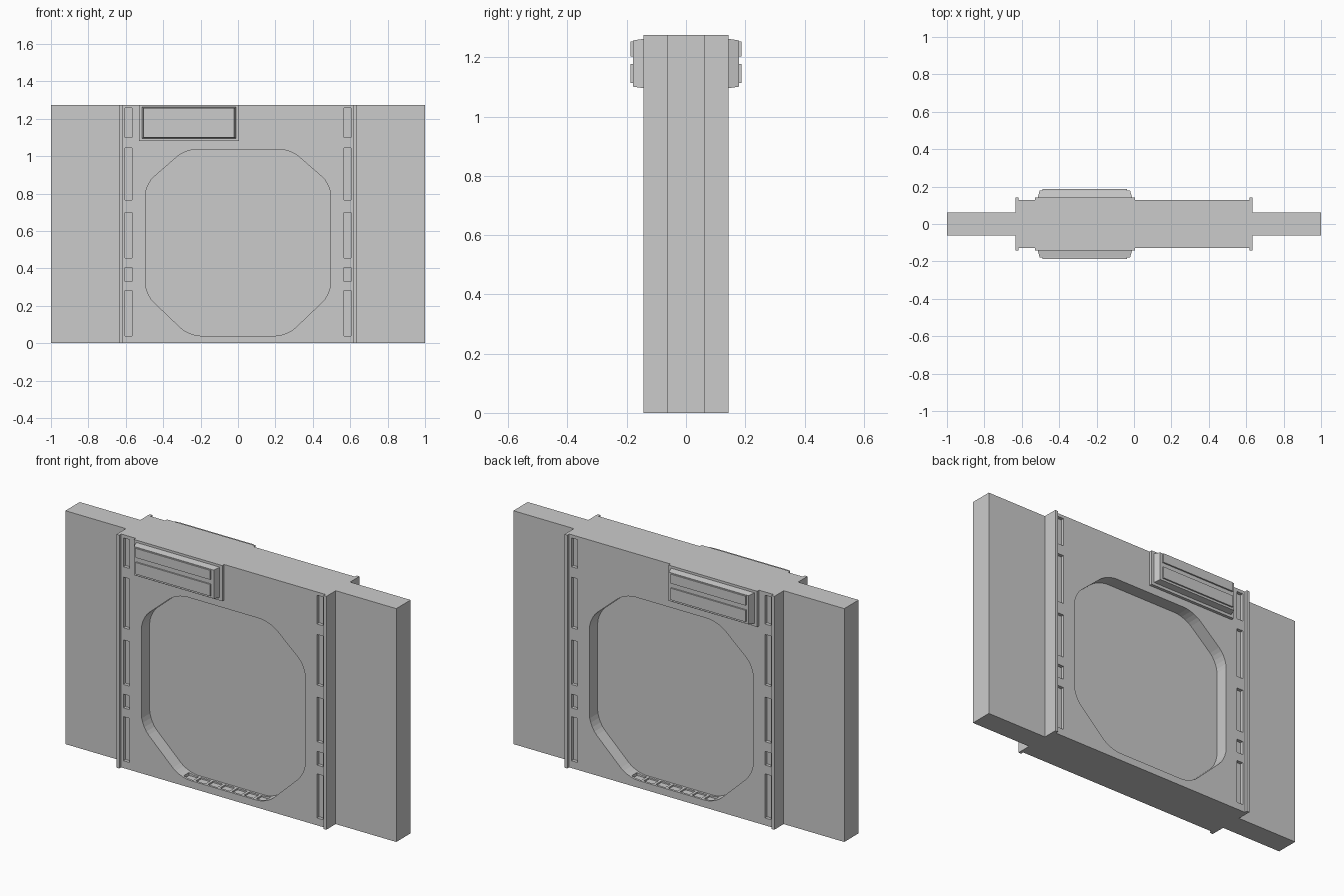
import bpy
import bmesh

if "Cube" in bpy.data.objects:
    bpy.data.objects.remove(bpy.data.objects["Cube"], do_unlink=True)

HEIGHT = 1.275
FACE = 0.127      # half depth of the central panel
RIM = 0.143       # half depth of the edge ridges and the sign plate
FLOOR = 0.056     # half depth left behind the large recess

grey = bpy.data.materials.new("plain_grey")
grey.use_nodes = True
grey.diffuse_color = (0.6, 0.6, 0.6, 1)
grey.node_tree.nodes["Principled BSDF"].inputs["Base Color"].default_value = (0.6, 0.6, 0.6, 1)


def finish(name, bm):
    bmesh.ops.recalc_face_normals(bm, faces=bm.faces)
    mesh = bpy.data.meshes.new(name)
    bm.to_mesh(mesh)
    bm.free()
    mesh.materials.append(grey)
    obj = bpy.data.objects.new(name, mesh)
    bpy.context.collection.objects.link(obj)
    return obj


def add_box(bm, x0, x1, y0, y1, z0, z1, inset_x=0, inset_z=0):
    """Box whose y1 face may be inset to give sloping sides."""
    near = [(x0, y0, z0), (x1, y0, z0), (x1, y0, z1), (x0, y0, z1)]
    a, b, c, d = x0 + inset_x, x1 - inset_x, z0 + inset_z, z1 - inset_z
    far = [(a, y1, c), (b, y1, c), (b, y1, d), (a, y1, d)]
    n = [bm.verts.new(p) for p in near]
    f = [bm.verts.new(p) for p in far]
    bm.faces.new(n)
    bm.faces.new(f)
    for i in range(4):
        j = (i + 1) % 4
        bm.faces.new((n[i], n[j], f[j], f[i]))


def add_prism(bm, points, direction):
    face = bm.faces.new([bm.verts.new(p) for p in points])
    out = bmesh.ops.extrude_face_region(bm, geom=[face])
    moved = [v for v in out["geom"] if isinstance(v, bmesh.types.BMVert)]
    bmesh.ops.translate(bm, verts=moved, vec=direction)


def cut(target, cutter):
    cutter.hide_render = True
    mod = target.modifiers.new("cut", "BOOLEAN")
    mod.operation = "DIFFERENCE"
    mod.solver = "EXACT"
    mod.object = cutter
    bpy.context.view_layer.objects.active = target
    bpy.ops.object.modifier_apply(modifier=mod.name)
    bpy.data.objects.remove(cutter, do_unlink=True)


# Wall plan: thin wings, raised ridges and thick centre panel
quarter = [(1, 0.062), (0.634, 0.062), (0.634, RIM), (0.617, RIM), (0.617, FACE)]
half = quarter + [(-x, y) for x, y in reversed(quarter)]
plan = half + [(-x, -y) for x, y in half]
bm = bmesh.new()
add_prism(bm, [(x, y, 0) for x, y in plan], (0, 0, HEIGHT))
wall = finish("door_wall", bm)

# Large eight-sided recess with rounded corners, and edge slots, on both faces
side = [(0.495, 0.262), (0.495, 0.85), (0.28, 1.037)]
outline = [(0.262, 0.04)] + side
outline += [(-x, z) for x, z in reversed(outline)]
slots = [(0.04, 0.281), (0.329, 0.404), (0.457, 0.70), (0.767, 1.043), (1.10, 1.257)]

bm = bmesh.new()
for s in (-1, 1):
    start = len(bm.verts)
    add_prism(bm, [(x, s * FLOOR, z) for x, z in outline], (0, s * 0.15, 0))
bm.edges.ensure_lookup_table()
corners = [e for e in bm.edges if abs(e.verts[0].co.y - e.verts[1].co.y) > 0.1]
bmesh.ops.bevel(bm, geom=corners, offset=0.06, segments=5, profile=0.5, affect="EDGES")
for s in (-1, 1):
    for sx in (-1, 1):
        for z0, z1 in slots:
            add_box(bm, sx * 0.585 - 0.019, sx * 0.585 + 0.019, s * 0.109, s * 0.16, z0, z1)
cut(wall, finish("recess_cutter", bm))

# Row of shallow pockets along the sill of each recess
bm = bmesh.new()
for s in (-1, 1):
    for i in range(7):
        x = (i - 3) * 0.073
        add_box(bm, x - 0.029, x + 0.029, s * 0.068, s * 0.115, 0.032, 0.07)
cut(wall, finish("sill_pocket_cutter", bm))

# Sign on both faces: backing plate, tapered housing and two raised bars
for s, label in ((-1, "front"), (1, "back")):
    bm = bmesh.new()
    add_box(bm, -0.53, 0.005, s * 0.12, s * RIM, 1.08, HEIGHT)
    finish(label + "_sign_plate", bm)

    bm = bmesh.new()
    add_box(bm, -0.516, -0.009, s * (RIM - 0.005), s * 0.179, 1.095, 1.263, 0.012, 0.006)
    finish(label + "_sign_housing", bm)

    bm = bmesh.new()
    for z0, z1 in ((1.113, 1.177), (1.203, 1.254)):
        add_box(bm, -0.49, -0.037, s * 0.17, s * 0.187, z0, z1)
    finish(label + "_sign_bars", bm)
